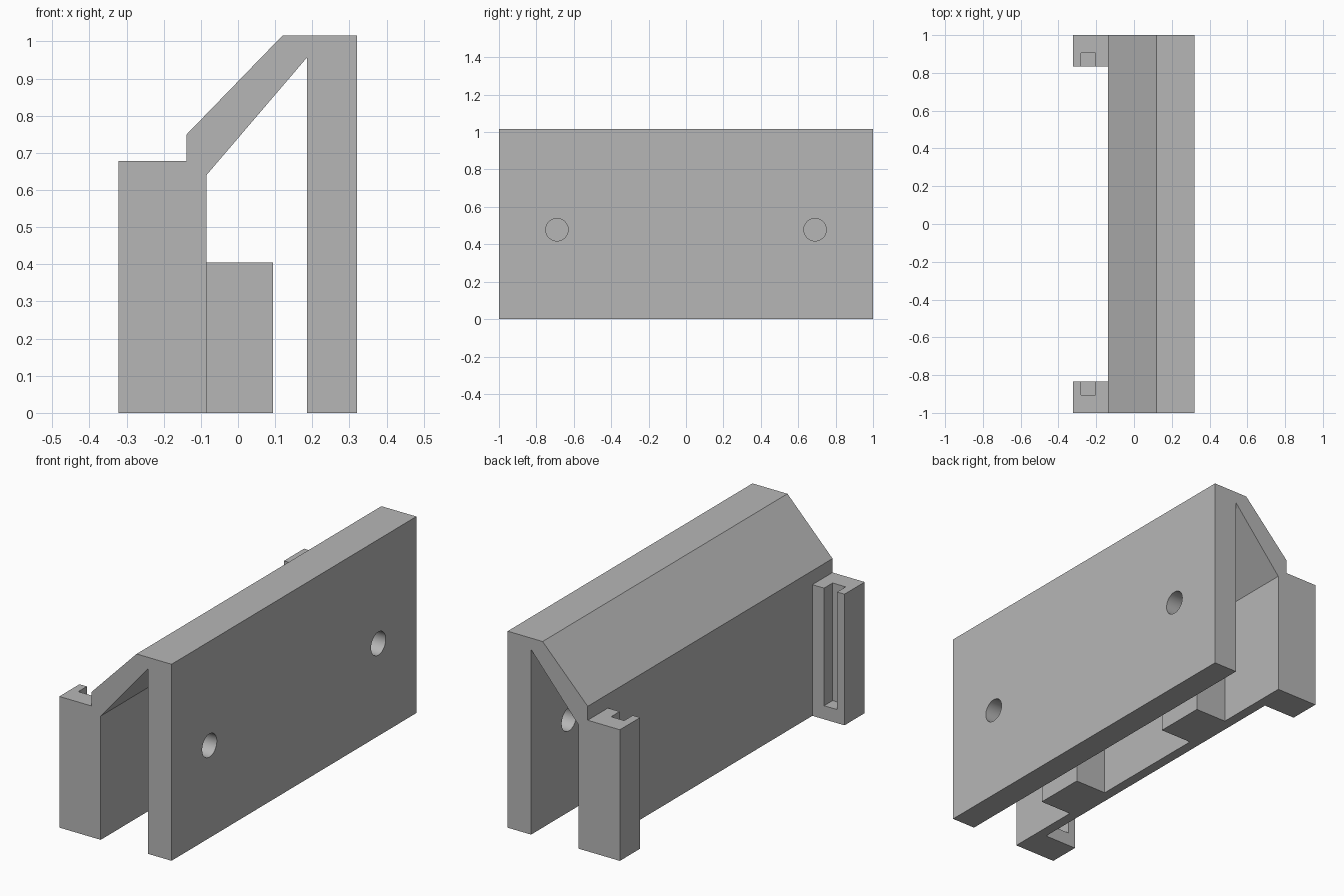
import bpy, bmesh
from math import radians
from mathutils import Matrix, Vector

if "Cube" in bpy.data.objects:
    bpy.data.objects.remove(bpy.data.objects["Cube"], do_unlink=True)

GREY = (0.47, 0.47, 0.47, 1.0)
grey = bpy.data.materials.new("plain grey")
grey.use_nodes = True
grey.diffuse_color = GREY
grey.node_tree.nodes["Principled BSDF"].inputs["Base Color"].default_value = GREY


def finish(name, bm):
    bmesh.ops.recalc_face_normals(bm, faces=bm.faces)
    mesh = bpy.data.meshes.new(name)
    bm.to_mesh(mesh)
    bm.free()
    mesh.materials.append(grey)
    obj = bpy.data.objects.new(name, mesh)
    bpy.context.collection.objects.link(obj)
    return obj


def extrude_y(name, profile, y0, y1):
    """Extrude an x-z outline from y0 to y1."""
    bm = bmesh.new()
    face = bm.faces.new([bm.verts.new((x, y0, z)) for x, z in profile])
    new = bmesh.ops.extrude_face_region(bm, geom=[face])["geom"]
    verts = [v for v in new if isinstance(v, bmesh.types.BMVert)]
    bmesh.ops.translate(bm, verts=verts, vec=(0, y1 - y0, 0))
    return finish(name, bm)


def box(name, x0, x1, y0, y1, z0, z1):
    return extrude_y(name, [(x0, z0), (x1, z0), (x1, z1), (x0, z1)], y0, y1)


def cylinder_x(name, centre, radius, depth):
    bm = bmesh.new()
    bmesh.ops.create_cone(bm, cap_ends=True, segments=48, radius1=radius,
                          radius2=radius, depth=depth,
                          matrix=Matrix.Translation(Vector(centre))
                          @ Matrix.Rotation(radians(90), 4, "Y"))
    return finish(name, bm)


def cut(obj, cutter):
    """Subtract the cutter, then discard it."""
    cutter.hide_render = True
    mod = obj.modifiers.new("cut", "BOOLEAN")
    mod.operation, mod.solver, mod.object = "DIFFERENCE", "EXACT", cutter
    bpy.ops.object.select_all(action="DESELECT")
    bpy.context.view_layer.objects.active = obj
    obj.select_set(True)
    bpy.ops.object.modifier_apply(modifier=mod.name)
    bpy.data.objects.remove(cutter, do_unlink=True)


BACK, INNER = -0.138, -0.085      # faces of the thin plate
TOP = 1.016

# Main body: thick wall, sloped bridge and thin plate in one outline
body = extrude_y("folded_body", [
    (0.32, 0), (0.32, TOP), (0.12, TOP), (BACK, 0.75), (BACK, 0),
    (INNER, 0), (INNER, 0.64), (0.186, 0.957), (0.186, 0)], -1, 1)

# Screw holes through the thick wall
for side in (-1, 1):
    cut(body, cylinder_x("hole_cutter", (0.253, side * 0.69, 0.478), 0.06, 0.24))
bpy.ops.object.shade_smooth_by_angle(angle=radians(30))

for side, label in ((-1, "front"), (1, "rear")):
    def span(a, b):
        return sorted((side * a, side * b))

    # Slotted end bracket, its groove open at the top and inner side
    bracket = box(label + "_bracket", -0.322, BACK, *span(0.835, 1), 0, 0.678)
    cut(bracket, box("slot_cutter", -0.28, -0.205, *span(0.78, 0.905), 0.07, 0.8))

    # Spacer block on the inside of the thin plate
    box(label + "_spacer_block", INNER, 0.094, *span(0.325, 0.592), 0, 0.405)
